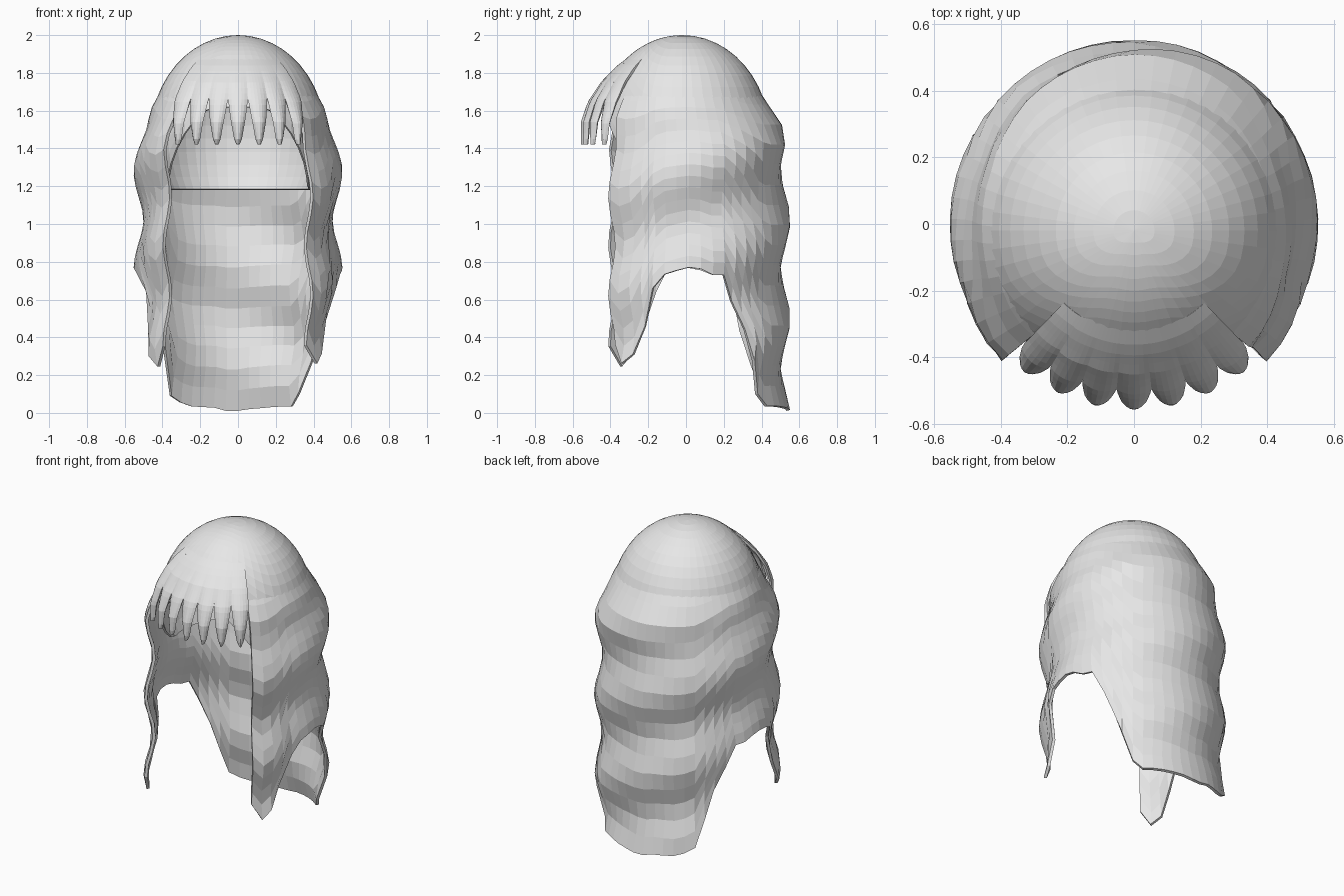
import bpy, bmesh, random
from math import sin, cos, asin, sqrt, pi, radians

random.seed(4)
cube = bpy.data.objects.get("Cube")
if cube:
    bpy.data.objects.remove(cube)

mat = bpy.data.materials.new("light_grey_hair")
mat.use_nodes = True
GREY = (0.8, 0.8, 0.8, 1)
mat.diffuse_color = GREY
mat.node_tree.nodes["Principled BSDF"].inputs["Base Color"].default_value = GREY


def interp(points, v):
    """Piecewise linear lookup, points sorted by rising key."""
    if v <= points[0][0]:
        return points[0][1]
    for (a, fa), (b, fb) in zip(points, points[1:]):
        if v <= b:
            return fa + (fb - fa) * (v - a) / (b - a)
    return points[-1][1]


def smooth(a, b, v):
    t = min(1, max(0, (v - a) / (b - a)))
    return t * t * (3 - 2 * t)


def polar(phi, r, z, y0=0.0):
    """Angle in degrees, measured from the back towards +x."""
    return (r * sin(radians(phi)), y0 + r * cos(radians(phi)), z)


def sheet(name, patches, cols, rows, thickness):
    """Grid patches p(u, v), v running downwards, thickened inwards."""
    bm = bmesh.new()
    for p in patches:
        g = [[bm.verts.new(p(c / cols, r / rows)) for r in range(rows + 1)]
             for c in range(cols + 1)]
        for c in range(cols):
            for r in range(rows):
                bm.faces.new((g[c][r], g[c + 1][r], g[c + 1][r + 1], g[c][r + 1]))
    bmesh.ops.remove_doubles(bm, verts=bm.verts, dist=0.0005)
    me = bpy.data.meshes.new(name)
    bm.to_mesh(me)
    bm.free()
    me.materials.append(mat)
    ob = bpy.data.objects.new(name, me)
    bpy.context.collection.objects.link(ob)
    mod = ob.modifiers.new("thickness", 'SOLIDIFY')
    mod.thickness = thickness
    mod.offset = -1
    return ob


# Scalp cap: a dome whose rim is low at the back and rises over the forehead
CAP_Z, CAP_R, CAP_H, CAP_Y = 1.46, 0.465, 0.54, -0.02


def cap(u, v):
    phi = -180 + 360 * u
    rim = 1.18 + 0.44 * smooth(105, 165, abs(phi))
    low = asin((rim - CAP_Z) / CAP_H)
    lat = pi / 2 + (low - pi / 2) * v
    return polar(phi, CAP_R * cos(lat), CAP_Z + CAP_H * sin(lat), CAP_Y)


sheet("scalp_cap", [cap], 48, 16, 0.012)

# Long hair: wavy sheet open at the front, waves spiral around the head
HEM = [(0, 0.02), (32, 0.03), (41, 0.1), (51, 0.36), (59, 0.56), (68, 0.73),
       (90, 0.765), (106, 0.73), (112, 0.56), (120, 0.33), (127, 0.25),
       (132, 0.26), (136, 0.36)]
BODY = [(1.3, 0.527), (1.42, 0.52), (1.52, 0.5), (1.6, 0.47), (1.66, 0.435), (1.74, 0.385)]
COLS, ROWS, FRONT = 40, 16, 136
jag = [random.uniform(-0.012, 0.012) for _ in range(COLS + 1)]


def long_hair(u, v):
    phi = -FRONT + 2 * FRONT * u
    z = 1.74 + (interp(HEM, abs(phi)) + jag[round(u * COLS)] - 1.74) * v
    wave = cos(2 * pi * (z - 1.02) / 0.52 + 2 * radians(phi))
    amount = 0.026 * (1 - smooth(1.42, 1.7, z))
    flare = 0.02 * smooth(110, 136, abs(phi)) * (1 - smooth(1.4, 1.7, z))
    r = interp(BODY, z) + amount * wave + flare
    return polar(phi, r, z, CAP_Y * smooth(1.4, 1.7, z))


sheet("long_hair", [long_hair], COLS, ROWS, 0.018)

# Fringe: seven tapering locks sweeping down over the forehead
FRINGE = [(1.42, 0.515), (1.54, 0.515), (1.65, 0.485), (1.75, 0.427),
          (1.83, 0.355), (1.91, 0.25)]
WIDTH = [(1.42, 0.9), (1.435, 2.0), (1.48, 2.9), (1.56, 4.5), (1.67, 6.4)]
STEP = 12.6


def fringe_lock(k):
    def p(u, v):
        side = 2 * u - 1
        top = 1.9 - 0.03 * max(0, abs(k) - 2)
        z = top + (1.42 - top) * v
        phi = 180 + k * STEP + side * interp(WIDTH, z)
        bulge = 0.022 * (1 - side * side) * (1 - smooth(1.5, 1.85, z))
        return polar(phi, interp(FRINGE, z) + bulge, z, CAP_Y)
    return p


sheet("fringe", [fringe_lock(k) for k in range(-3, 4)], 6, 16, 0.014)
